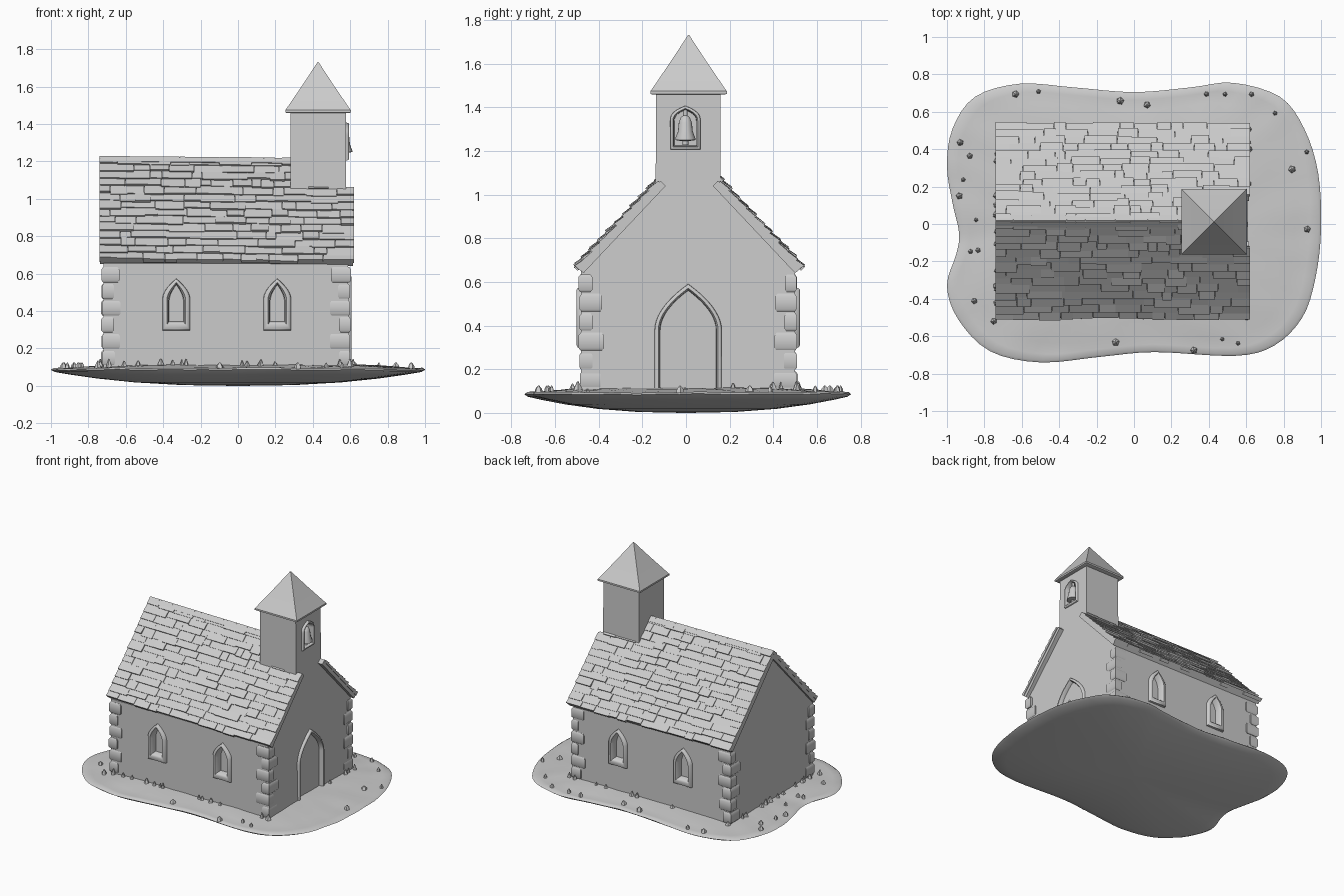
import bpy, bmesh, math, random
from mathutils import Vector, noise

if "Cube" in bpy.data.objects:
    bpy.data.objects.remove(bpy.data.objects["Cube"])

random.seed(7)
stone = bpy.data.materials.new("pale grey stone")
stone.diffuse_color = (0.6, 0.6, 0.6, 1)
stone.use_nodes = True
stone.node_tree.nodes["Principled BSDF"].inputs["Base Color"].default_value = stone.diffuse_color
CY = 0.015                       # centre line of the building


def finish(name, bm, smooth=35):
    bmesh.ops.recalc_face_normals(bm, faces=bm.faces)
    me = bpy.data.meshes.new(name)
    bm.to_mesh(me)
    bm.free()
    ob = bpy.data.objects.new(name, me)
    bpy.context.collection.objects.link(ob)
    me.materials.append(stone)
    if smooth:
        bpy.ops.object.select_all(action='DESELECT')
        ob.select_set(True)
        bpy.context.view_layer.objects.active = ob
        bpy.ops.object.shade_smooth_by_angle(angle=math.radians(smooth))
    return ob


def loft(bm, loops, cap_start=True, cap_end=True):
    """Skin a list of closed loops that share a point count."""
    rings = [[bm.verts.new(p) for p in loop] for loop in loops]
    for a, b in zip(rings, rings[1:]):
        for i in range(len(a)):
            j = (i + 1) % len(a)
            bm.faces.new((a[i], a[j], b[j], b[i]))
    if cap_start:
        bm.faces.new(rings[0][::-1])
    if cap_end:
        bm.faces.new(rings[-1])


def rect(x0, x1, y0, y1, z):
    return [(x0, y0, z), (x1, y0, z), (x1, y1, z), (x0, y1, z)]


def arch(w, base, spring, apex, n=7, power=1.7):
    """Pointed arch outline in wall coordinates."""
    right = [(w / 2 * (1 - (i / n) ** power), spring + (apex - spring) * i / n) for i in range(n)]
    return [(-w / 2, base), (w / 2, base)] + right + [(0, apex)] + [(-u, v) for u, v in right[::-1]]


# wall mappings: (across, height, outward) to world
def on_front(cx): return lambda u, v, d: (cx + u, -0.48 - d, v)
def on_back(cx): return lambda u, v, d: (cx - u, 0.50 + d, v)
def on_right(x, cy): return lambda u, v, d: (x + d, cy + u, v)


def opening(name, wall, place, outer, inner, out, depth):
    """Raised frame around a recess cut into the wall."""
    mix = lambda t: [(a[0] + (b[0] - a[0]) * t, a[1] + (b[1] - a[1]) * t) for a, b in zip(outer, inner)]
    profile = [(0, -0.012), (0.08, out * 0.7), (0.3, out), (0.65, out), (0.9, out * 0.4), (1, -depth - 0.005)]
    bm = bmesh.new()
    loft(bm, [[place(u, v, d) for u, v in mix(t)] for t, d in profile], False, False)
    finish(name + "_frame", bm, 50)
    bm = bmesh.new()
    loft(bm, [[place(u, v, d) for u, v in mix(0.7)] for d in (-depth, 0.05)])
    cutter = finish(name + "_cutter", bm, 0)
    cutter.hide_render = True
    cutter.hide_set(True)
    mod = wall.modifiers.new("recess", 'BOOLEAN')
    mod.object = cutter
    mod.solver = 'EXACT'


# ground slab with a wavy outline and a dished underside
plan = [(-1, .31), (-.97, .51), (-.85, .68), (-.61, .75), (-.32, .73), (0, .705), (.3, .73), (.53, .755),
        (.78, .68), (.91, .51), (.985, .27), (1, -.03), (.97, -.29), (.9, -.5), (.75, -.65), (.54, -.705),
        (.11, -.685), (-.18, -.71), (-.5, -.74), (-.77, -.68), (-.94, -.51), (-1, -.33), (-.95, -.16),
        (-.935, -.05), (-.97, .11)]
P = [Vector(p) for p in plan]
outline = []
for i in range(len(P)):
    a, b, c, d = (P[(i + k) % len(P)] for k in (-1, 0, 1, 2))
    for t in (0, 0.25, 0.5, 0.75):
        outline.append(b + 0.5 * t * ((c - a) + t * (2 * a - 5 * b + 4 * c - d + t * (3 * b - 3 * c + d - a))))
bm = bmesh.new()
loops = []
for s in (0.02, 0.3, 0.55, 0.75, 0.9, 0.98):
    loops.append([(p.x * s, p.y * s, 0.078 * s ** 2.4) for p in outline])
for s, z in ((1, .086), (.985, .095), (.94, .093), (.86, .1), (.75, .108), (.6, .116), (.02, .116)):
    loops.append([(p.x * s, p.y * s, z + 0.006 * noise.noise((p.x * s * 7, p.y * s * 7, 0))) for p in outline])
loft(bm, loops)
finish("ground", bm, 60)

# grass tufts along the foot of the walls and a few loose ones
bm = bmesh.new()
spots = []
for i in range(46):
    x, y = random.uniform(-.74, .62), random.uniform(-.5, .52)
    spots.append(random.choice([(x, -.495), (x, .515), (-.735, y), (.615, y if abs(y) > .2 else .4)]))
for i in range(24):
    p = random.choice(outline) * random.uniform(.86, .97)
    spots.append((p.x, p.y))
for x, y in spots:
    h = random.uniform(.012, .03) if abs(x) < .76 and abs(y) < .53 else .01
    r, a = random.uniform(.012, .025), random.uniform(0, 6)
    loft(bm, [[(x + k * r * math.cos(a + j * 1.257), y + k * r * math.sin(a + j * 1.257), z) for j in range(5)]
              for k, z in ((1, .09), (.8, .11), (.15, .115 + h))])
finish("grass_tufts", bm)

# nave walls with a gabled profile, leaning in slightly at the door end
gable = [(-.48, .08), (.50, .08), (.50, .655), (CY, 1.165), (-.48, .655)]
bm = bmesh.new()
loft(bm, [[(-.72, y, z) for y, z in gable], [(.60 - .02 * z, y, z) for y, z in gable]])
walls = finish("nave_walls", bm, 30)

# bell tower
bm = bmesh.new()
loft(bm, [rect(.28, .580, -.14, .16, .85), rect(.28, .576, -.137, .157, 1.48)])
tower = finish("bell_tower", bm, 30)

# tower cap: soft lip, then a pyramid
bm = bmesh.new()
cx, cy = .428, .012
sq = lambda r, z: rect(cx - r, cx + r, cy - r, cy + r, z)
loft(bm, [sq(.165, 1.458), sq(.175, 1.462), sq(.175, 1.474), sq(.165, 1.488), sq(.082, 1.61), sq(.002, 1.732)])
finish("tower_cap", bm, 30)

# windows on both long sides
for side, place in (("front", on_front), ("back", on_back)):
    for i, x in enumerate((-.33, .21)):
        opening(f"{side}_window_{i + 1}", walls, place(x), arch(.15, .295, .47, .575),
                arch(.075, .345, .455, .54), .022, .03)

# door and belfry opening
opening("door", walls, on_right(.59, .01), arch(.31, .08, .38, .592, 10, 1.9),
        arch(.255, .075, .38, .56, 10, 1.9), .018, .012)
opening("belfry", tower, on_right(.577, -.003), arch(.14, 1.205, 1.34, 1.408, 7, 2.6),
        arch(.10, 1.225, 1.335, 1.388, 7, 2.6), .016, .05)

# bell hanging in the opening
bm = bmesh.new()
loft(bm, [[(.565 + r * math.cos(j * math.pi / 8), -.003 + r * math.sin(j * math.pi / 8), z) for j in range(16)]
          for r, z in ((.014, 1.228), (.014, 1.245), (.046, 1.25), (.046, 1.258), (.034, 1.29), (.03, 1.33),
                       (.02, 1.355), (.01, 1.362), (.01, 1.39))])
finish("bell", bm, 40)

# corner stones, alternating long and short
bm = bmesh.new()
for x, sx in ((-.72, 1), (.592, -1)):
    for y, sy in ((-.48, 1), (.50, -1)):
        for k in range(6):
            z0 = .105 + k * .089
            lx, ly = (.095, .055) if k % 2 else (.06, .095)
            lx += random.uniform(-.01, .012)
            ly += random.uniform(-.01, .012)
            o = random.uniform(.006, .013)
            blk = lambda g, z: rect(*sorted((x - sx * (o - g), x + sx * (lx - g))),
                                    *sorted((y - sy * (o - g), y + sy * (ly - g))), z)
            loft(bm, [blk(.009, z0 + .003), blk(0, z0 + .014), blk(0, z0 + .072), blk(.009, z0 + .085)])
finish("corner_stones", bm, 50)

# roof: slope coordinates (along ridge, down slope, normal)
ANG = math.atan(1.06)
C, S = math.cos(ANG), math.sin(ANG)


def slope(sg, x, s, n):
    sag = .012 * (x + .74) / 1.36
    return (x, CY + sg * (s * C + n * S), 1.232 - sag - s * S + n * C)


def slab(bm, sg, x0, x1, s0, s1, low, n0, n1):
    """Box on the slope, top from n0 at the upper end to n1 at the lower end."""
    loft(bm, [[slope(sg, x, s0, low), slope(sg, x, s0, n0), slope(sg, x, s1, n1), slope(sg, x, s1, min(low, n1))]
              for x in (x0, x1)])


boards, tiles = bmesh.new(), bmesh.new()
ROWS, PITCH = 14, .0545
for sg in (-1, 1):
    slab(boards, sg, -.738, .575, 0, .755, -.045, -.012, -.012)
    slab(boards, sg, .57, .615, .205, .755, -.045, -.012, -.012)
    for r in range(ROWS):
        x, end = -.74, (.575 if r < 4 else .622)
        while x < end - .01:
            w = random.uniform(.05, .2)
            x1 = end if x + w > end - .05 else x + w
            s1 = (r + 1) * PITCH + random.uniform(-.004, .012)
            if r == ROWS - 1:
                s1 = .76 + random.uniform(-.006, .008)
            up = random.uniform(-.001, .010)
            slab(tiles, sg, x, x1 - .002, max(0, r * PITCH - .005), s1, -.02, -.006 + up * .3, up)
            x = x1
finish("roof_boards", boards, 0)
finish("roof_tiles", tiles, 0)
